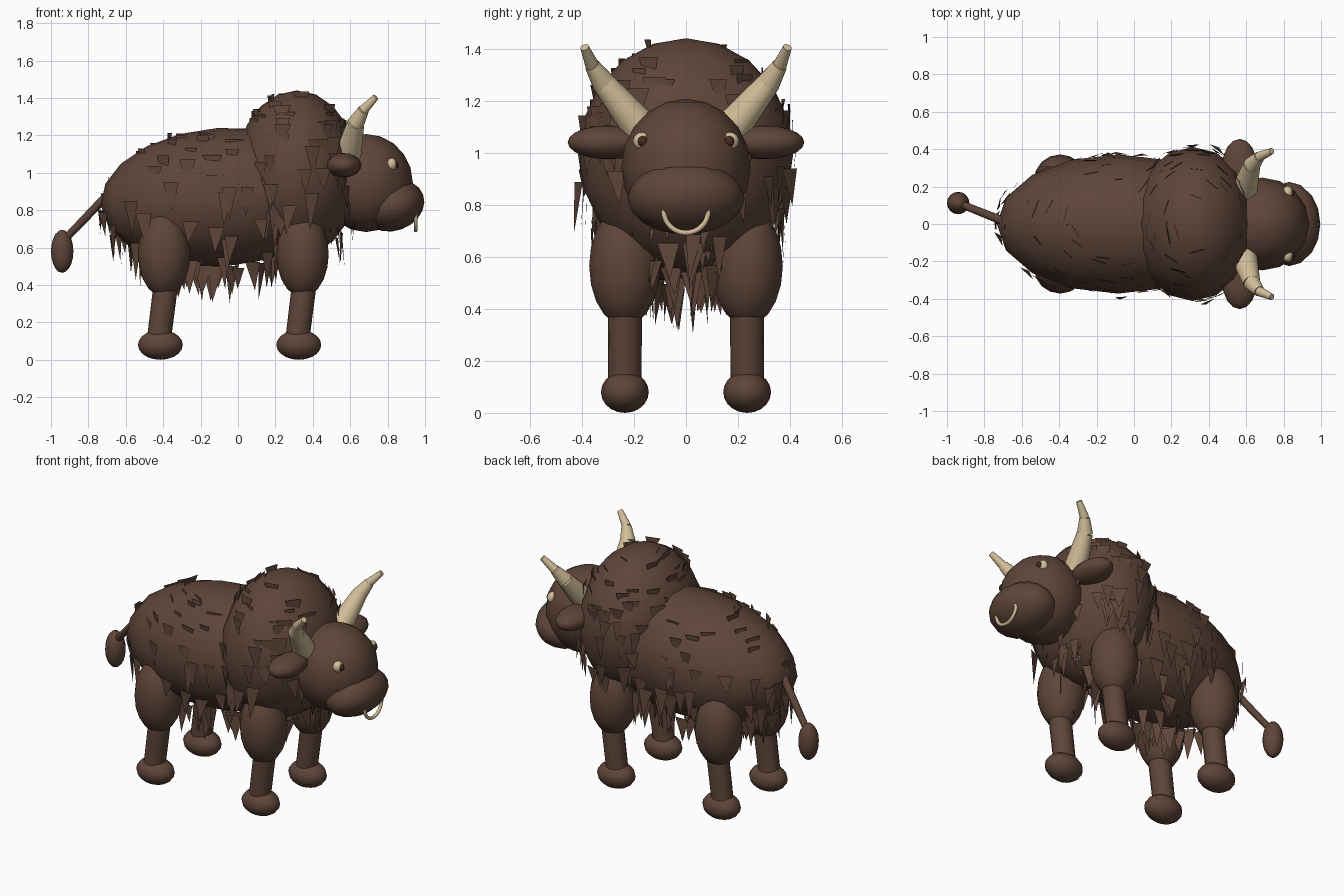
import bpy, bmesh, math, random
from mathutils import Vector, Matrix

random.seed(7)
cube = bpy.data.objects.get("Cube")
if cube:
    bpy.data.objects.remove(cube, do_unlink=True)


def material(name, rgb):
    m = bpy.data.materials.new(name)
    m.use_nodes = True
    color = (*rgb, 1)
    m.diffuse_color = color
    m.node_tree.nodes["Principled BSDF"].inputs["Base Color"].default_value = color
    return m


BROWN = material("brown hide", (0.112, 0.06, 0.041))
IVORY = material("ivory horn", (0.65, 0.52, 0.32))
DARK = material("dark pupil", (0.06, 0.024, 0.017))


def finish(name, bm, mat, smooth=True):
    mesh = bpy.data.meshes.new(name)
    bm.to_mesh(mesh)
    bm.free()
    mesh.materials.append(mat)
    for p in mesh.polygons:
        p.use_smooth = smooth
    if smooth:
        mesh.set_sharp_from_angle(angle=math.radians(50))
    ob = bpy.data.objects.new(name, mesh)
    bpy.context.collection.objects.link(ob)
    return ob


def frame(center, radii, tilt=0):
    return (Matrix.Translation(center) @ Matrix.Rotation(math.radians(tilt), 4, 'Y')
            @ Matrix.Diagonal((*radii, 1)))


def ellipsoid(name, center, radii, mat=BROWN, tilt=0):
    bm = bmesh.new()
    bmesh.ops.create_uvsphere(bm, u_segments=16, v_segments=10, radius=1,
                              matrix=frame(center, radii, tilt))
    return finish(name, bm, mat)


def tapered_rod(name, points, radii, mat=BROWN):
    """Chain of truncated cones through the points; radii holds a pair per link."""
    bm = bmesh.new()
    for a, b, (r1, r2) in zip(points, points[1:], radii):
        a, b = Vector(a), Vector(b)
        turn = (b - a).to_track_quat('Z', 'Y').to_matrix().to_4x4()
        bmesh.ops.create_cone(bm, cap_ends=True, segments=16, radius1=r1, radius2=r2,
                              depth=(b - a).length,
                              matrix=Matrix.Translation((a + b) / 2) @ turn)
    return finish(name, bm, mat)


def fur(name, center, radii, tilt, count):
    """Loose triangular locks hanging straight down from an ellipsoid."""
    bm = bmesh.new()
    place = frame(center, radii, tilt)
    normals = place.to_3x3().inverted().transposed()
    for _ in range(count):
        z, a = random.uniform(-1, 1), random.uniform(0, math.tau)
        r = math.sqrt(1 - z * z)
        d = Vector((r * math.cos(a), r * math.sin(a), z))
        n = (normals @ d).normalized()
        root = place @ d + n * random.uniform(0.0, 0.025)
        side = Vector((-n.y, n.x, 0)).normalized()
        side = Matrix.Rotation(random.uniform(-0.2, 0.2), 3, 'Z') @ side
        half = side * random.uniform(0.028, 0.052)
        sway = Vector((random.uniform(-0.02, 0.02), random.uniform(-0.02, 0.02), 0))
        tip = root + sway - Vector((0, 0, random.uniform(0.1, 0.2)))
        bm.faces.new([bm.verts.new(v) for v in (root - half, tip, root + half)])
    return finish(name, bm, BROWN, smooth=False)


# Body and shaggy coat
BARREL = ((-0.085, 0, 0.87), (0.65, 0.372, 0.37), -4)
HUMP = ((0.315, 0, 0.995), (0.33, 0.412, 0.445), 0)
for part, (center, radii, tilt), count in (("barrel", BARREL, 190), ("hump", HUMP, 140)):
    ellipsoid(part + "_body", center, radii, tilt=tilt)
    fur(part + "_fur", center, radii, tilt, count)

# Head with an upturned muzzle
ellipsoid("head", (0.685, 0, 0.945), (0.25, 0.248, 0.262))
ellipsoid("muzzle", (0.83, 0, 0.825), (0.17, 0.225, 0.135), tilt=-20)

# Nose ring, upper half buried in the muzzle
bpy.ops.mesh.primitive_torus_add(major_radius=0.086, minor_radius=0.01, major_segments=32,
                                 minor_segments=8, location=(0.95, 0, 0.778),
                                 rotation=(0, math.pi / 2, 0))
ring = bpy.context.object
ring.name = "nose_ring"
ring.data.materials.append(IVORY)
bpy.ops.object.shade_smooth()

# Paired parts
for label, s in (("left", 1), ("right", -1)):
    ellipsoid(label + "_ear", (0.565, s * 0.3, 1.04), (0.095, 0.155, 0.065))
    tapered_rod(label + "_horn",
                [(0.59, s * 0.18, 1.1), (0.63, s * 0.315, 1.265),
                 (0.67, s * 0.36, 1.335), (0.737, s * 0.39, 1.405)],
                [(0.07, 0.046), (0.046, 0.03), (0.027, 0.017)], IVORY)
    ellipsoid(label + "_eye", (0.822, s * 0.168, 1.045), (0.028, 0.036, 0.034), IVORY)
    ellipsoid(label + "_pupil", (0.84, s * 0.166, 1.044), (0.019, 0.021, 0.021), DARK)
    y = s * 0.235
    for end, x in (("front", 0.345), ("hind", -0.395)):
        name = f"{label}_{end}_"
        ellipsoid(name + "thigh", (x, y, 0.565), (0.14, 0.137, 0.23))
        tapered_rod(name + "shin", [(x + 0.015, y, 0.45), (x - 0.03, y, 0.09)],
                    [(0.066, 0.064)])
        ellipsoid(name + "hoof", (x - 0.02, y, 0.08), (0.12, 0.092, 0.08))

# Tail
tapered_rod("tail", [(-0.66, 0, 0.92), (-0.93, 0.108, 0.64)], [(0.024, 0.02)])
ellipsoid("tail_tuft", (-0.94, 0.112, 0.58), (0.06, 0.06, 0.115))
